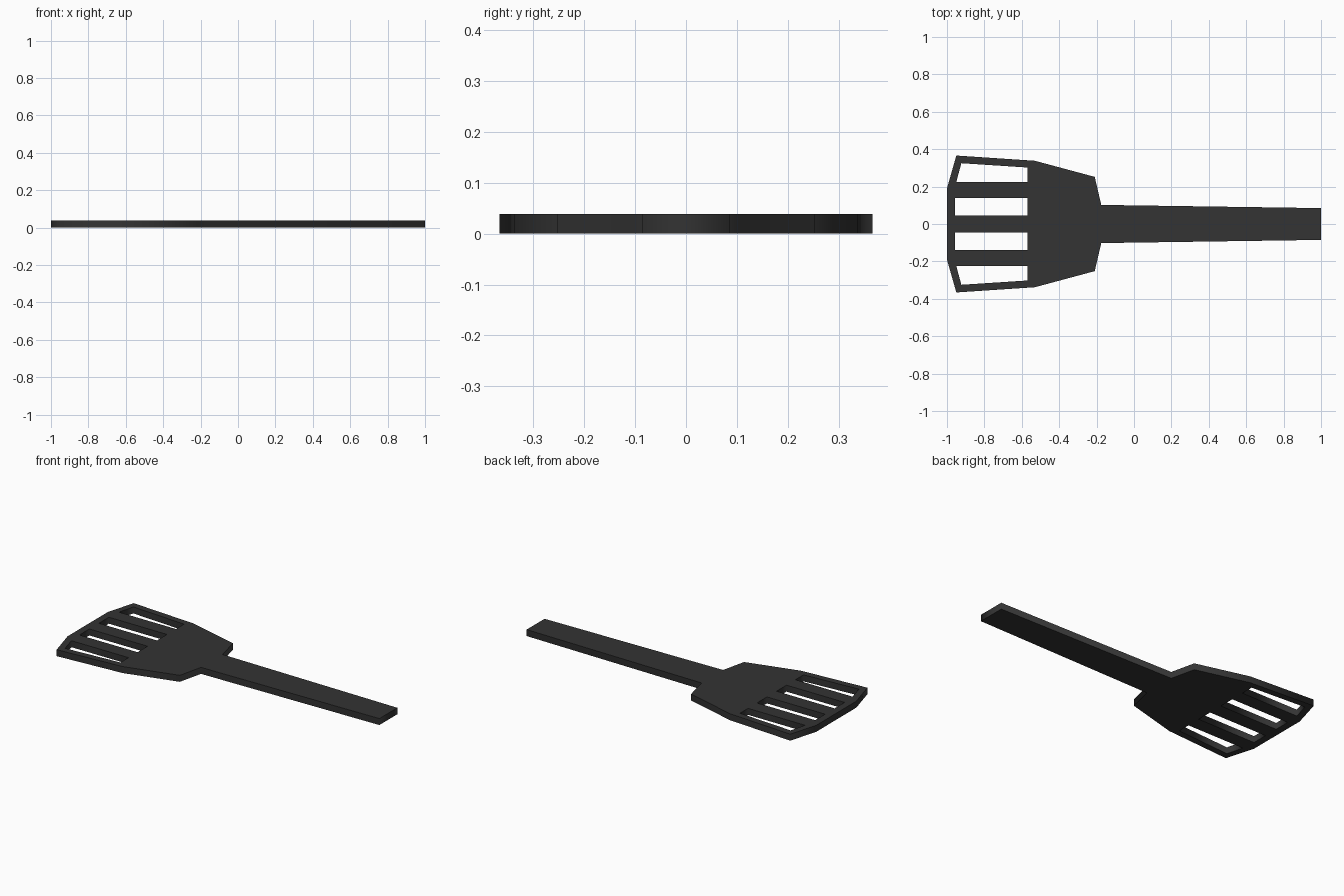
import bpy

if "Cube" in bpy.data.objects:
    bpy.data.objects.remove(bpy.data.objects["Cube"])

THICK = 0.039


def add_loop(curve, pts):
    spline = curve.splines.new('POLY')
    spline.points.add(len(pts) - 1)
    for p, (x, y) in zip(spline.points, pts):
        p.co = (x, y, 0, 1)
    spline.use_cyclic_u = True


def mirror_y(pts):
    return [(x, -y) for x, y in reversed(pts)]


# Outline of blade and handle, upper half mirrored to the lower half
half = [(-1, 0.19), (-0.95, 0.366), (-0.53, 0.338), (-0.21, 0.252),
        (-0.175, 0.102), (1, 0.085)]
# Slots in the upper half of the blade
outer_slot = [(-0.95, 0.225), (-0.923, 0.325), (-0.57, 0.302), (-0.57, 0.225)]
inner_slot = [(-0.957, 0.045), (-0.957, 0.14), (-0.57, 0.14), (-0.57, 0.045)]

# Filled flat profile with holes, extruded to thickness
curve = bpy.data.curves.new("spatula_profile", 'CURVE')
curve.dimensions = '2D'
curve.fill_mode = 'BOTH'
curve.extrude = THICK / 2
add_loop(curve, half + mirror_y(half))
for slot in (outer_slot, inner_slot):
    add_loop(curve, slot)
    add_loop(curve, mirror_y(slot))

spatula = bpy.data.objects.new("spatula", curve)
bpy.context.collection.objects.link(spatula)
spatula.location.z = THICK / 2

# Turn the profile into a mesh
bpy.context.view_layer.objects.active = spatula
spatula.select_set(True)
bpy.ops.object.convert(target='MESH')
spatula = bpy.context.object

# Dark plastic
mat = bpy.data.materials.new("dark_plastic")
mat.diffuse_color = (0.033, 0.033, 0.033, 1)
mat.use_nodes = True
mat.node_tree.nodes["Principled BSDF"].inputs["Base Color"].default_value = mat.diffuse_color
spatula.data.materials.clear()
spatula.data.materials.append(mat)
